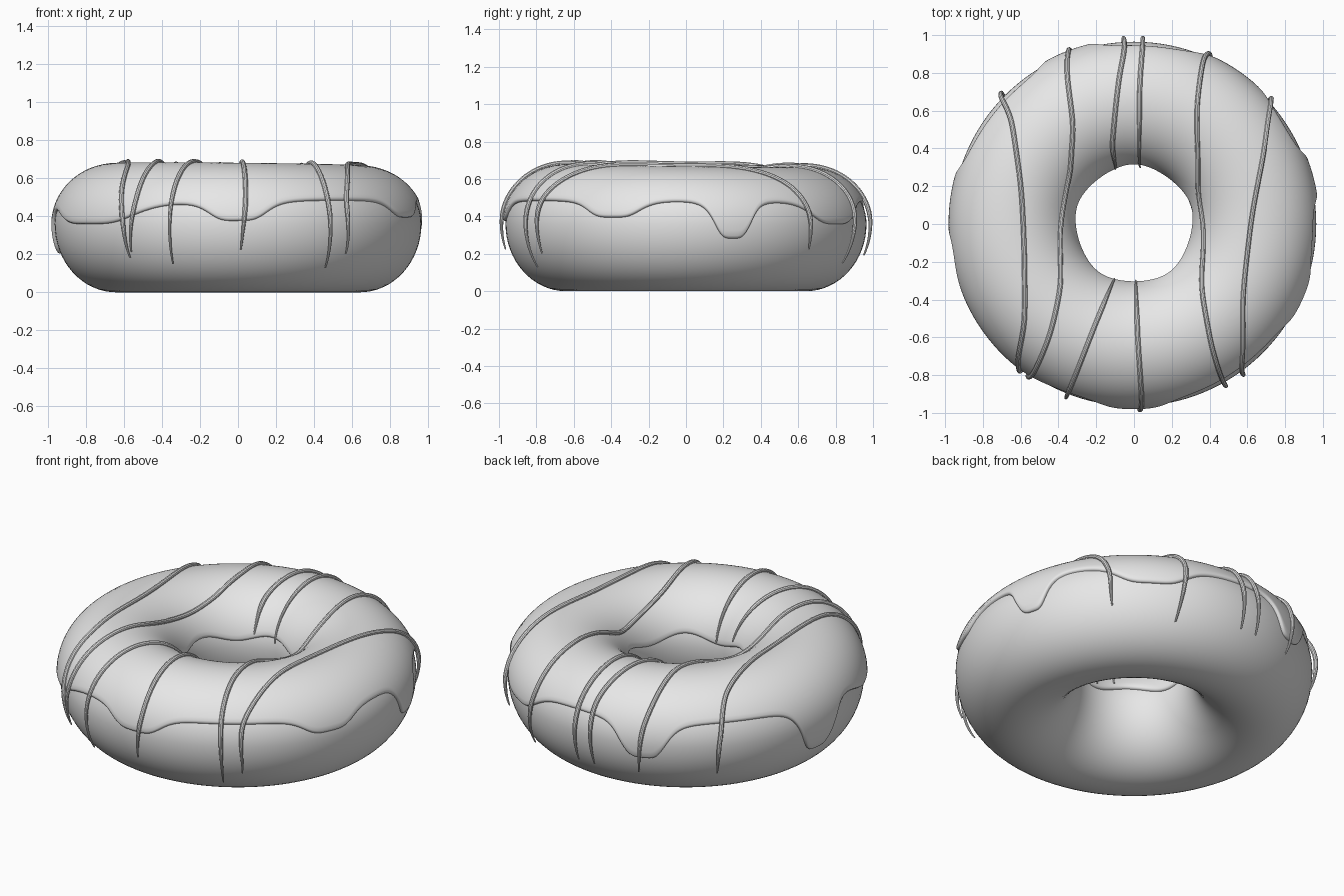
import bpy
from math import sin, cos, pi, asin, atan2, hypot, sqrt, radians, degrees
from mathutils import Vector

if "Cube" in bpy.data.objects:
    bpy.data.objects.remove(bpy.data.objects["Cube"])

RING, HALF_WIDTH, MID, BELOW = 0.64, 0.325, 0.36, 0.36
ICING = 0.017

grey = bpy.data.materials.new("light_grey")
grey.use_nodes = True
grey.diffuse_color = (0.8, 0.8, 0.8, 1)
grey.node_tree.nodes["Principled BSDF"].inputs["Base Color"].default_value = (0.8, 0.8, 0.8, 1)


def above(theta):
    """Height of the upper half of the ring section."""
    return 0.297 + 0.01 * cos(theta - radians(230))


def surface(theta, phi, offset=0.0):
    """Point on the ring, pushed out along the section normal."""
    b = above(theta) if sin(phi) > 0 else BELOW
    nr, nz = cos(phi) / HALF_WIDTH, sin(phi) / b
    n = hypot(nr, nz)
    r = RING + HALF_WIDTH * cos(phi) + offset * nr / n
    return Vector((r * cos(theta), r * sin(theta), MID + b * sin(phi) + offset * nz / n))


def angle_at(theta, z):
    return asin((z - MID) / (above(theta) if z > MID else BELOW))


def add_grid(name, columns, closed_section):
    """Skin a closed loop of sections."""
    n, m = len(columns), len(columns[0])
    verts = [p for column in columns for p in column]
    faces = []
    for i in range(n):
        k = (i + 1) % n
        for j in range(m if closed_section else m - 1):
            l = (j + 1) % m
            faces.append((i * m + j, k * m + j, k * m + l, i * m + l))
    mesh = bpy.data.meshes.new(name)
    mesh.from_pydata(verts, [], faces)
    mesh.materials.append(grey)
    mesh.shade_smooth()
    obj = bpy.data.objects.new(name, mesh)
    bpy.context.collection.objects.link(obj)
    return obj


# Dough ring
add_grid("dough_ring", [[surface(2 * pi * i / 128, 2 * pi * j / 64) for j in range(64)]
                        for i in range(128)], True)

# Icing drips: centre angle, half width (degrees), depth
DRIPS = [(15, 6.5, 0.2), (56, 13, 0.125), (111, 8, 0.2), (173, 8, 0.27),
         (216, 22, 0.125), (270, 10, 0.105), (336, 10, 0.09)]


def icing_edge(theta):
    z = 0.485
    for centre, width, depth in DRIPS:
        d = (degrees(theta) - centre + 180) % 360 - 180
        z -= depth / (1 + (d / width) ** 4)
    return z


def icing_section(theta):
    start = angle_at(theta, icing_edge(theta))
    end = pi - angle_at(theta, 0.42 + 0.02 * sin(5 * theta))
    lip = [(0, -0.004), (0, 0.006), (0.015, 0.013), (0.045, ICING)]
    body = [(start + 0.045 + (end - start - 0.09) * j / 40, ICING) for j in range(1, 40)]
    path = [(start + d, h) for d, h in lip] + body + [(end - d, h) for d, h in reversed(lip)]
    return [surface(theta, phi, h) for phi, h in path]


add_grid("icing", [icing_section(2 * pi * i / 480) for i in range(480)], False)


# Drizzle lines
def on_top(x, y):
    u = max(-1, min(1, (hypot(x, y) - RING) / HALF_WIDTH))
    return Vector((x, y, MID + above(atan2(y, x)) * sqrt(1 - u * u)))


def tip(x, z, side):
    r = RING + HALF_WIDTH * cos(angle_at(side * pi / 2, z))
    return Vector((x, side * sqrt(r * r - x * x), z))


def settle(p):
    """Drop a point onto the icing."""
    theta = atan2(p.y, p.x)
    height = p.z - MID
    b = above(theta) if height > 0 else BELOW
    phi = atan2(height / b, (hypot(p.x, p.y) - RING) / HALF_WIDTH)
    return surface(theta, phi, ICING + 0.005)


def drizzle(name, points, taper_start, taper_end, steps=14):
    pts = [settle(p) for p in points]
    pts = [2 * pts[0] - pts[1]] + pts + [2 * pts[-1] - pts[-2]]
    line = []
    for a, b, c, d in zip(pts, pts[1:], pts[2:], pts[3:]):
        for s in range(steps):
            t = s / steps
            line.append(settle(0.5 * (2 * b + (c - a) * t + (2 * a - 5 * b + 4 * c - d) * t * t
                                      + (3 * b - a - 3 * c + d) * t ** 3)))
    line.append(settle(pts[-2]))
    curve = bpy.data.curves.new(name, "CURVE")
    curve.dimensions = "3D"
    curve.bevel_depth = 0.013
    curve.bevel_resolution = 3
    curve.use_fill_caps = True
    spline = curve.splines.new("POLY")
    spline.points.add(len(line) - 1)
    last = len(line) - 1
    for i, p in enumerate(line):
        spline.points[i].co = (*p, 1)
        near = min(i if taper_start else last, last - i if taper_end else last)
        spline.points[i].radius = min(1, 0.3 + near / steps)
    curve.materials.append(grey)
    obj = bpy.data.objects.new(name, curve)
    bpy.context.collection.objects.link(obj)
    bpy.ops.object.select_all(action="DESELECT")
    bpy.context.view_layer.objects.active = obj
    obj.select_set(True)
    bpy.ops.object.convert(target="MESH")
    bpy.ops.object.shade_smooth_by_angle()


# Each line: back tip, points over the top, front tip (None where it ends in the hole)
LINES = {
    "drizzle_far_right": ((-.66, .2), [(-.69, .67), (-.64, .53), (-.6, .2), (-.585, -.1),
                                       (-.575, -.5), (-.6, -.74)], (-.555, .19)),
    "drizzle_right": ((-.31, .2), [(-.345, .87), (-.325, .5), (-.35, .27), (-.395, .05),
                                   (-.395, -.3), (-.44, -.57), (-.52, -.77)], (-.55, .22)),
    "drizzle_middle_right_back": ((-.06, .2), [(-.05, .92), (-.08, .75), (-.115, .45), (-.105, .31)], None),
    "drizzle_middle_right_front": (None, [(-.11, -.31), (-.2, -.52), (-.31, -.8)], (-.335, .16)),
    "drizzle_middle_left_back": ((.04, .2), [(.045, .93), (.03, .7), (.035, .32)], None),
    "drizzle_middle_left_front": (None, [(.01, -.32), (.02, -.6), (.04, -.93)], (.015, .23)),
    "drizzle_left": ((.4, .16), [(.365, .86), (.335, .65), (.34, .4), (.365, .1), (.365, -.3),
                                 (.4, -.6), (.455, -.8)], (.45, .14)),
    "drizzle_far_left": ((.69, .23), [(.71, .63), (.69, .45), (.62, 0), (.575, -.4),
                                      (.56, -.74)], (.555, .21)),
}
for name, (back, top, front) in LINES.items():
    points = [on_top(x, y) for x, y in top]
    if back:
        points.insert(0, tip(*back, 1))
    if front:
        points.append(tip(*front, -1))
    drizzle(name, points, True, True)
